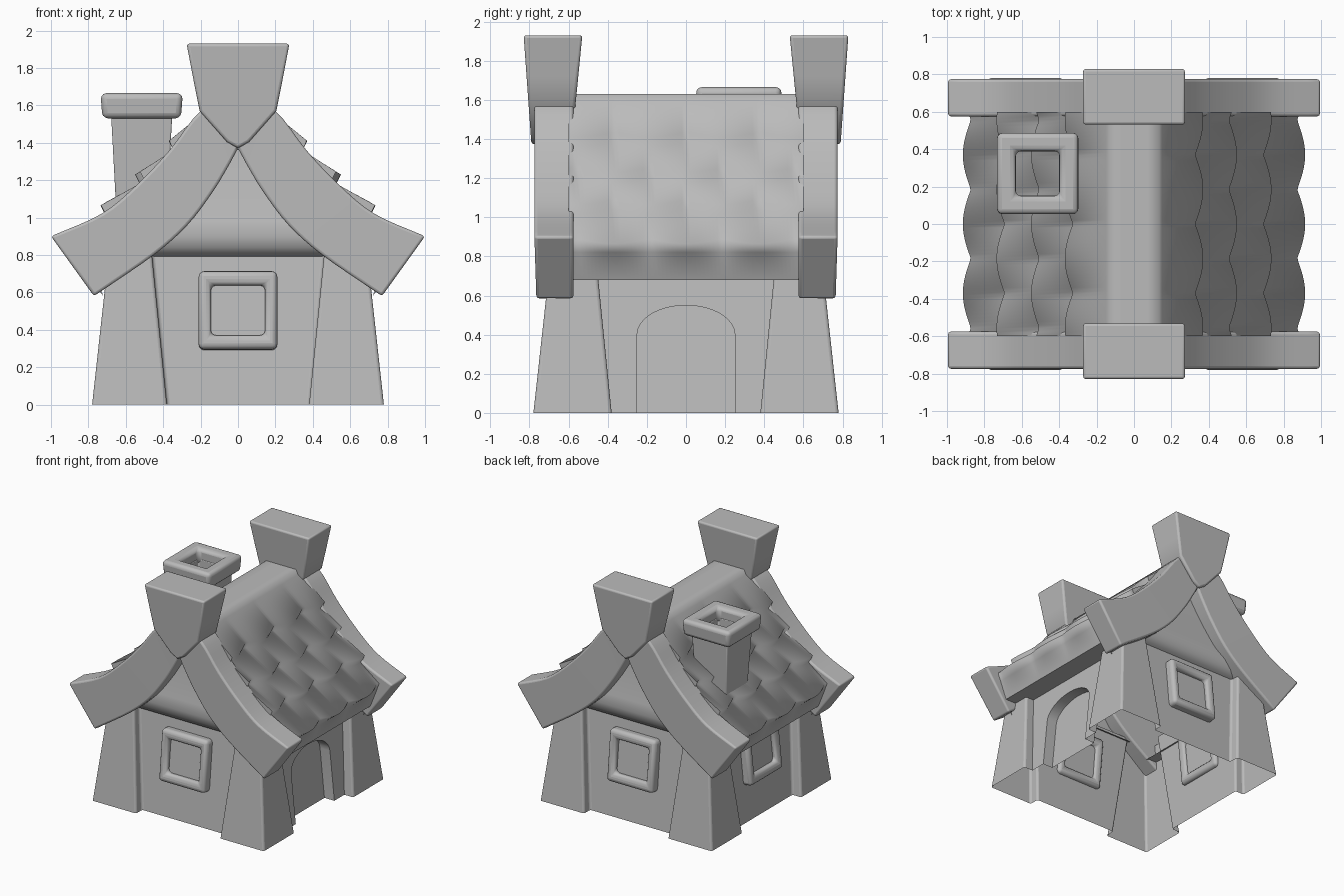
import bpy, bmesh, math
from mathutils import Matrix, Vector

cube = bpy.data.objects.get("Cube")
if cube:
    bpy.data.objects.remove(cube)

GREY = (0.5, 0.5, 0.5, 1)
clay = bpy.data.materials.new("plain grey")
clay.use_nodes = True
clay.diffuse_color = GREY
clay.node_tree.nodes["Principled BSDF"].inputs["Base Color"].default_value = GREY


def finish(name, bm, bevel=0, matrix=None, angle=35, closed=True):
    if matrix:
        bm.transform(matrix)
    if closed:
        bmesh.ops.recalc_face_normals(bm, faces=bm.faces)
    mesh = bpy.data.meshes.new(name)
    bm.to_mesh(mesh)
    bm.free()
    mesh.materials.append(clay)
    obj = bpy.data.objects.new(name, mesh)
    bpy.context.collection.objects.link(obj)
    bpy.ops.object.select_all(action="DESELECT")
    obj.select_set(True)
    bpy.context.view_layer.objects.active = obj
    if bevel:
        mod = obj.modifiers.new("soft edges", "BEVEL")
        mod.width, mod.segments, mod.limit_method = bevel, 3, "ANGLE"
        mod.angle_limit = math.radians(35)
    bpy.ops.object.shade_smooth_by_angle(angle=math.radians(angle))


def skin(bm, rows, loop=False):
    """Bridge equal rows of points with quads."""
    rows = [[bm.verts.new(p) for p in row] for row in rows]
    for a, b in zip(rows, rows[1:]):
        n = len(a)
        for i in range(n if loop else n - 1):
            j = (i + 1) % n
            bm.faces.new((a[i], a[j], b[j], b[i]))
    return rows


def rect(hx, hy, z):
    return [(sx * hx, sy * hy, z) for sx, sy in ((-1, -1), (1, -1), (1, 1), (-1, 1))]


def ring(name, outer0, outer1, inner, z0, z1, matrix, bevel):
    """Square tube from z0 to z1 with a square hole."""
    bm = bmesh.new()
    skin(bm, [rect(*inner, z0), rect(*outer0, z0), rect(*outer1, z1),
              rect(*inner, z1), rect(*inner, z0)], loop=True)
    bmesh.ops.remove_doubles(bm, verts=bm.verts, dist=1e-5)
    finish(name, bm, bevel, matrix)


def smooth_path(pts, steps=4):
    """Catmull-Rom curve through the points."""
    pts = [Vector(p) for p in pts]
    full = [2 * pts[0] - pts[1]] + pts + [2 * pts[-1] - pts[-2]]
    out = []
    for a, b, c, d in zip(full, full[1:], full[2:], full[3:]):
        for k in range(steps):
            t = k / steps
            out.append(0.5 * (2 * b + (c - a) * t + (2 * a - 5 * b + 4 * c - d) * t * t
                              + (3 * b - a - 3 * c + d) * t ** 3))
    return out + [pts[-1]]


def wall_half(z):
    return 0.70 - 0.1 * z


def post_inner(z):
    return 0.38 + 0.1 * z


def body_outline(z):
    """Wall outline that steps out around a post at each corner."""
    wall, post, inner = wall_half(z), 0.78 - 0.11 * z, post_inner(z)
    corner = [(wall, inner), (post, inner), (post, post), (inner, post), (inner, wall)]
    points = []
    for _ in range(4):
        points += [(x, y, z) for x, y in corner]
        corner = [(-y, x) for x, y in corner]
    return points


# Walls and corner posts: hollow tapered shell, open below and at the door wall
TOP = 0.82
bm = bmesh.new()
skin(bm, [body_outline(z) for z in (0, TOP)])
finish("walls_and_posts", bm, 0.016, closed=False)

# Left wall with a recessed arched doorway
arch = [(-0.25, 0)] + [(-0.25 * math.cos(a), 0.40 + 0.15 * math.sin(a))
                       for a in (math.pi * k / 16 for k in range(17))] + [(0.25, 0)]
outline = ([(-post_inner(0), 0)] + arch
           + [(post_inner(0), 0), (post_inner(TOP), TOP), (-post_inner(TOP), TOP)])
bm = bmesh.new()
bm.faces.new([bm.verts.new((wall_half(z), y, z)) for y, z in outline])
jamb = skin(bm, [[(wall_half(z) - depth, y, z) for y, z in arch] for depth in (0.09, 0)])
bm.faces.new(jamb[0][::-1])
finish("left_door_wall", bm, closed=False)

# Roof: ridge, four rows of scalloped shingles and the eaves
LIPS = [(0.37, 1.41), (0.55, 1.23), (0.735, 1.065), (0.915, 0.865)]


def roof_half(y):
    pts = [(0, 1.63), (0.07, 1.63), (0.135, 1.63), (0.15, 1.59)]
    for i, (x, z) in enumerate(LIPS):
        wave = math.cos if i % 2 else math.sin
        back = 0.05 * (1 - abs(wave(math.pi * y / 0.37)))
        tip, up = x - back * 0.85, z + back * 0.5
        pts += [(tip, up), (tip - 0.025, up - 0.05)]
    pts[-1] = (0.855, 0.82)
    return pts + [(0.80, 0.68)]


bm = bmesh.new()
rows = []
for k in range(61):
    y = -0.6 + 0.02 * k
    half = roof_half(y)
    rows.append([(-x, y, z) for x, z in half[:0:-1]] + [(x, y, z) for x, z in half])
skin(bm, rows)
skin(bm, [[(x * 0.9, y, z - 0.1) for x, y, z in rows[0]], rows[0]])
skin(bm, [rows[-1], [(x * 0.9, y, z - 0.1) for x, y, z in rows[-1]]])
for x0, x1 in ((0.80, 0.62), (-0.62, -0.80)):
    skin(bm, [[(x0, y, 0.68), (x1, y, 0.68)] for y in (-0.6, 0.6)])
finish("shingle_roof", bm, angle=120, closed=False)

# Curved gable boards, gable fillings and horn caps at both ends
UPPER = [(0, 1.68), (0.2, 1.57), (0.366, 1.36), (0.54, 1.176), (0.73, 1.02), (1.0, 0.90)]
LOWER = [(0, 1.37), (0.06, 1.26), (0.14, 1.13), (0.27, 0.96), (0.45, 0.80), (0.77, 0.58)]
pairs = list(zip(smooth_path(UPPER), smooth_path(LOWER)))
for sy, end in ((-1, "front"), (1, "back")):
    bm = bmesh.new()
    sections = [[(sx * p.x, sy * y, p.y) for p, y in
                 ((u, 0.575), (u, 0.775), (lo, 0.765), (lo, 0.575))]
                for sx, half in ((-1, pairs[::-1]), (1, pairs[1:])) for u, lo in half]
    rows = skin(bm, sections, loop=True)
    bm.faces.new(rows[0])
    bm.faces.new(rows[-1])
    finish(f"{end}_gable_board", bm, 0.015)

    # Bulging beam with the gable triangle above it
    bm = bmesh.new()
    skin(bm, [[(w * sy, sy * y, z), (-w * sy, sy * y, z)] for w, y, z in
              ((0.50, 0.60, 0.785), (0.50, 0.645, 0.80), (0.46, 0.675, 0.84),
               (0.42, 0.69, 0.90), (0.36, 0.67, 0.98), (0.06, 0.64, 1.45))])
    finish(f"{end}_gable", bm, angle=50, closed=False)

    bm = bmesh.new()
    horn = [(0.275, 1.93), (0.235, 1.72), (0.205, 1.57), (0.06, 1.405)]
    outline = horn + [(0, 1.37)] + [(-x, z) for x, z in reversed(horn)]
    loops = []
    for base, lean in ((0.79, 0.04), (0.585, -0.055)):
        loops.append([(x, sy * (base + lean * (z - 1.37) / 0.56), z) for x, z in outline])
    for loop in skin(bm, loops, loop=True):
        bm.faces.new(loop)
    finish(f"{end}_horn_cap", bm, 0.015)

# Windows on front, back and right: frame through the wall with a set-in pane
for name, turn in (("front", 0), ("right", -90), ("back", 180)):
    place = (Matrix.Rotation(math.radians(turn), 4, "Z")
             @ Matrix.Translation((0, -wall_half(0.5), 0.5))
             @ Matrix.Rotation(math.radians(84), 4, "X"))
    ring(f"{name}_window_frame", (0.21, 0.21), (0.21, 0.21), (0.145, 0.135),
         -0.03, 0.07, place, 0.028)
    bm = bmesh.new()
    bm.faces.new([bm.verts.new(p) for p in rect(0.16, 0.15, 0.025)])
    finish(f"{name}_window_pane", bm, matrix=place, closed=False)

# Chimney: hollow shaft with a thick rounded rim
spot = Matrix.Translation((-0.515, 0.27, 0))
ring("chimney_shaft", (0.135, 0.135), (0.165, 0.165), (0.115, 0.118), 1.02, 1.58, spot, 0.012)
ring("chimney_rim", (0.21, 0.21), (0.22, 0.22), (0.118, 0.12), 1.53, 1.665, spot, 0.03)
